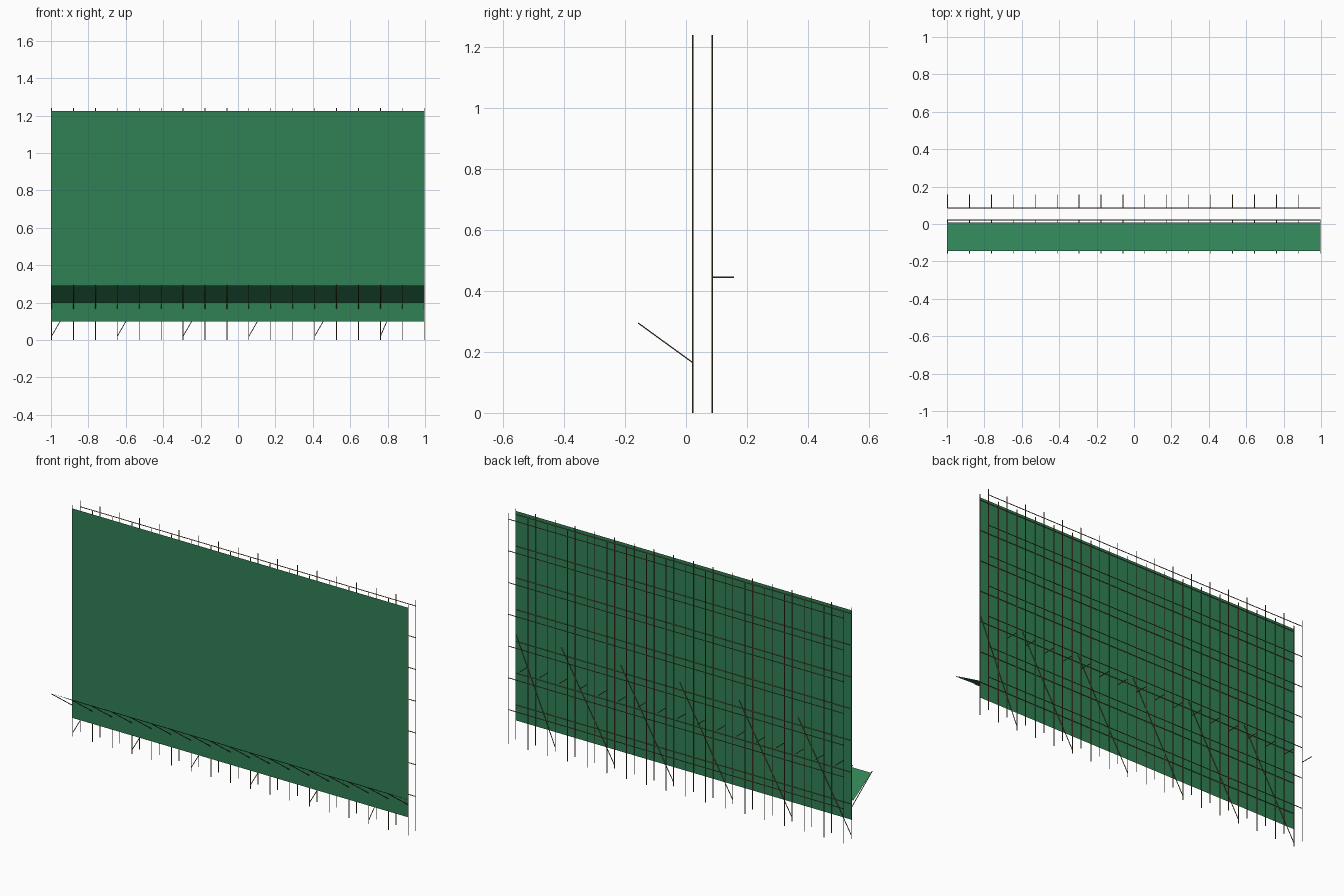
import bpy, bmesh
from mathutils import Vector, Matrix

if "Cube" in bpy.data.objects:
    bpy.data.objects.remove(bpy.data.objects["Cube"])

R = 0.002                                   # tube radius
X0, X1, N = -0.997, 0.996, 18
STEP = (X1 - X0) / (N - 1)
XS = [X0 + i * STEP for i in range(N)]
LEVELS = [0.185 + 0.1705 * i for i in range(7)]
FRONT, BACK, TOP = 0.022, 0.086, 1.24


def material(name, color):
    m = bpy.data.materials.new(name)
    m.diffuse_color = (*color, 1)
    m.use_nodes = True
    m.node_tree.nodes["Principled BSDF"].inputs["Base Color"].default_value = m.diffuse_color
    return m


steel = material("tube_brown", (0.16, 0.11, 0.05))
green = material("net_green", (0.03, 0.22, 0.09))


def finish(bm, name, mat):
    me = bpy.data.meshes.new(name)
    bm.to_mesh(me)
    bm.free()
    me.materials.append(mat)
    ob = bpy.data.objects.new(name, me)
    bpy.context.collection.objects.link(ob)
    return ob


def tubes(name, segments):
    """One object holding a tube for every (start, end) pair."""
    bm = bmesh.new()
    for a, b in segments:
        a, b = Vector(a), Vector(b)
        d = b - a
        rot = d.to_track_quat('Z', 'Y').to_matrix().to_4x4()
        bmesh.ops.create_cone(bm, cap_ends=True, segments=8, radius1=R, radius2=R,
                              depth=d.length,
                              matrix=Matrix.Translation((a + b) / 2) @ rot)
    ob = finish(bm, name, steel)
    bpy.ops.object.select_all(action='DESELECT')
    ob.select_set(True)
    bpy.context.view_layer.objects.active = ob
    bpy.ops.object.shade_smooth_by_angle()


def sheet(name, lower, upper):
    """Flat netting between two (y, z) edges across the full width."""
    bm = bmesh.new()
    pts = [(-0.999, *lower), (0.997, *lower), (0.997, *upper), (-0.999, *upper)]
    bm.faces.new([bm.verts.new(p) for p in pts])
    finish(bm, name, green)


# Two rows of uprights and their ledgers
for row, y in (("front", FRONT), ("back", BACK)):
    tubes(row + "_posts", [((x, y, 0), (x, y, TOP)) for x in XS])
    tubes(row + "_ledgers", [((X0, y, z), (X1, y, z)) for z in LEVELS])

# Diagonal braces on every third bay of the front row
tubes("diagonal_braces", [((x, FRONT, 0.02), (min(x + 0.315, X1), FRONT, 0.565))
                          for x in XS[::3]])

# Wall ties behind the back row
tubes("wall_ties", [((x, BACK, 0.445), (x, 0.157, 0.445)) for x in XS[:-1]])

# Sloping catch-canopy arms
tubes("canopy_arms", [((x, FRONT, 0.165), (x, -0.157, 0.295)) for x in XS])

# Safety netting and canopy sheet
sheet("safety_net", (0.018, 0.10), (0.018, 1.225))
sheet("canopy_sheet", (0.007, 0.20), (-0.145, 0.29))
